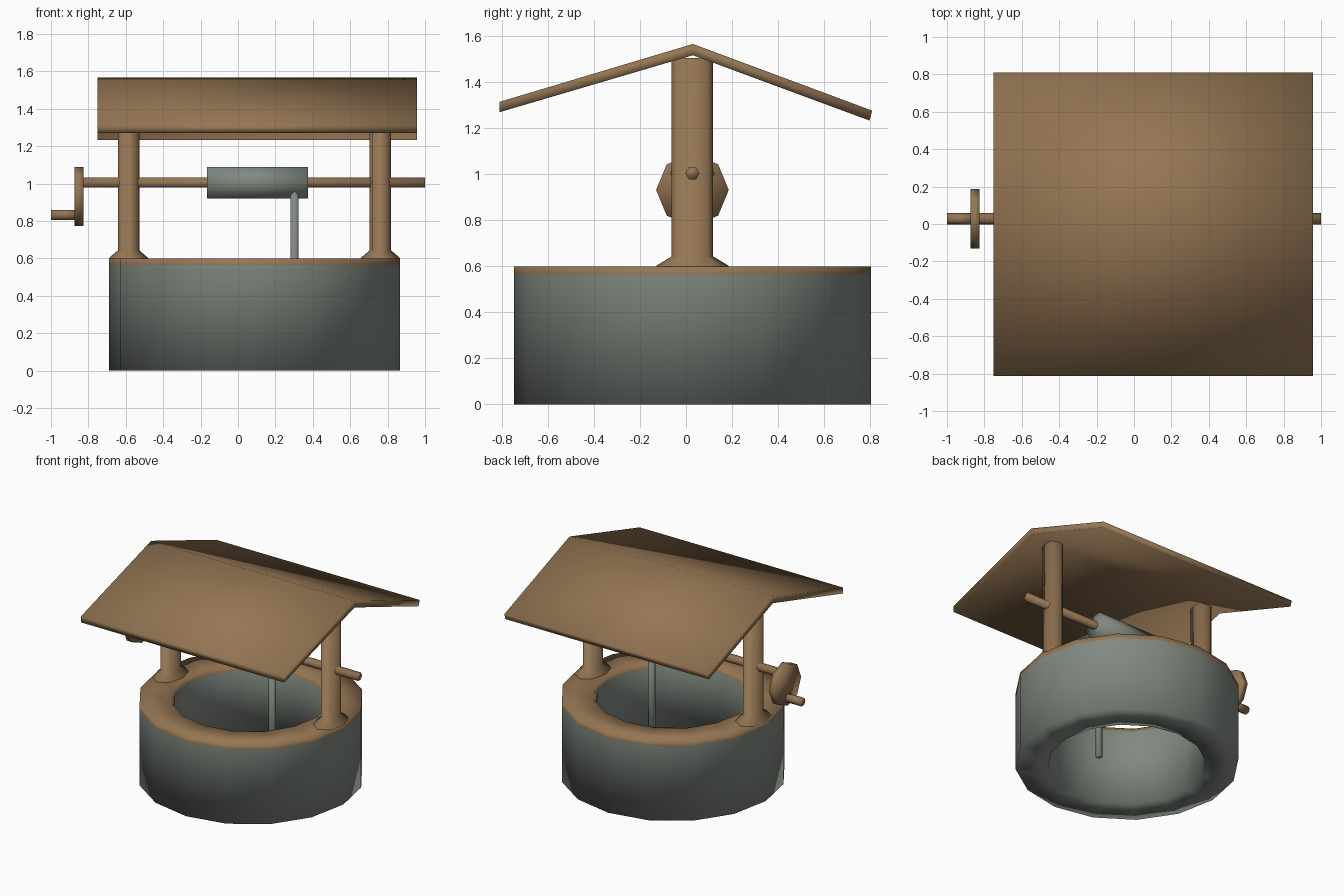
import bpy, bmesh, math

if "Cube" in bpy.data.objects:
    bpy.data.objects.remove(bpy.data.objects["Cube"])

CX, CY = 0.088, 0.028  # axis of the well


def make_mat(name, rgb):
    m = bpy.data.materials.new(name)
    m.diffuse_color = (*rgb, 1)
    m.use_nodes = True
    m.node_tree.nodes["Principled BSDF"].inputs["Base Color"].default_value = m.diffuse_color
    return m


WOOD = make_mat("brown_wood", (0.30, 0.18, 0.088))
STONE = make_mat("grey_stone", (0.22, 0.25, 0.22))


def finish(name, bm, *mats):
    bmesh.ops.recalc_face_normals(bm, faces=bm.faces)
    me = bpy.data.meshes.new(name)
    for f in bm.faces:
        f.smooth = True
    bm.to_mesh(me)
    bm.free()
    for m in mats:
        me.materials.append(m)
    ob = bpy.data.objects.new(name, me)
    bpy.context.collection.objects.link(ob)
    return ob


def loft(name, sections, n, mat, axis="z", at=(0, 0)):
    """Capped n-sided tube; sections = (position, half width 1, half width 2)."""
    bm = bmesh.new()
    rings = []
    for p, a, b in sections:
        ring = []
        for i in range(n):
            t = 2 * math.pi * i / n
            u, v = at[0] + a * math.cos(t), at[1] + b * math.sin(t)
            ring.append(bm.verts.new((u, v, p) if axis == "z" else (p, u, v)))
        rings.append(ring)
    for r, s in zip(rings, rings[1:]):
        for i in range(n):
            j = (i + 1) % n
            bm.faces.new((r[i], r[j], s[j], s[i]))
    bm.faces.new(rings[0])
    bm.faces.new(rings[-1])
    return finish(name, bm, mat)


# stone ring with wooden rim: closed profile spun around the axis
profile = [(0.777, 0), (0.777, 0.565), (0.777, 0.6), (0.55, 0.6), (0.532, 0.565), (0.55, 0)]
N = 16
bm = bmesh.new()
cols = []
for i in range(N):
    t = 2 * math.pi * i / N
    cols.append([bm.verts.new((CX + r * math.cos(t), CY + r * math.sin(t), z)) for r, z in profile])
for i in range(N):
    a, b = cols[i], cols[(i + 1) % N]
    for k in range(len(profile)):
        l = (k + 1) % len(profile)
        f = bm.faces.new((a[k], b[k], b[l], a[l]))
        f.material_index = 1 if min(v.co.z for v in f.verts) > 0.5 else 0
finish("well_wall", bm, STONE, WOOD)

# two posts with flared feet
for name, x in (("left_post", -0.585), ("right_post", 0.761)):
    loft(name, [(0.595, 0.104, 0.157), (0.603, 0.104, 0.157), (0.643, 0.0575, 0.09), (1.505, 0.0575, 0.09)],
         8, WOOD, at=(x, CY))

# roof: bent slab
bm = bmesh.new()
outline = [(-0.812, 1.315), (0.03, 1.567), (0.81, 1.277), (0.798, 1.234), (0.03, 1.518), (-0.812, 1.27)]
ends = [[bm.verts.new((x, y, z)) for y, z in outline] for x in (-0.75, 0.957)]
L, R = ends
for k in range(6):
    l = (k + 1) % 6
    bm.faces.new((L[k], L[l], R[l], R[k]))
for e in ends:
    bm.faces.new((e[0], e[1], e[4], e[5]))
    bm.faces.new((e[1], e[2], e[3], e[4]))
finish("roof", bm, WOOD)

# axle, drum, crank wheel and handle along x
for name, x0, x1, r, z, n, mat in (
        ("axle", -0.85, 1.0, 0.031, 1.005, 6, WOOD),
        ("rope_drum", -0.167, 0.375, 0.098, 1.005, 6, STONE),
        ("crank_wheel", -0.875, -0.825, 0.158, 0.932, 8, WOOD),
        ("crank_handle", -1.0, -0.85, 0.031, 0.833, 6, WOOD)):
    loft(name, [(x0, r, r), (x1, r, r)], n, mat, axis="x", at=(CY, z))

# hanging rope, a corner facing the front
rope = loft("rope", [(0.0, 0.023, 0.026), (1.0, 0.023, 0.026)], 6, STONE, at=(0, 0))
rope.location = (0.302, -0.02, 0)
rope.rotation_euler.z = math.pi / 2
